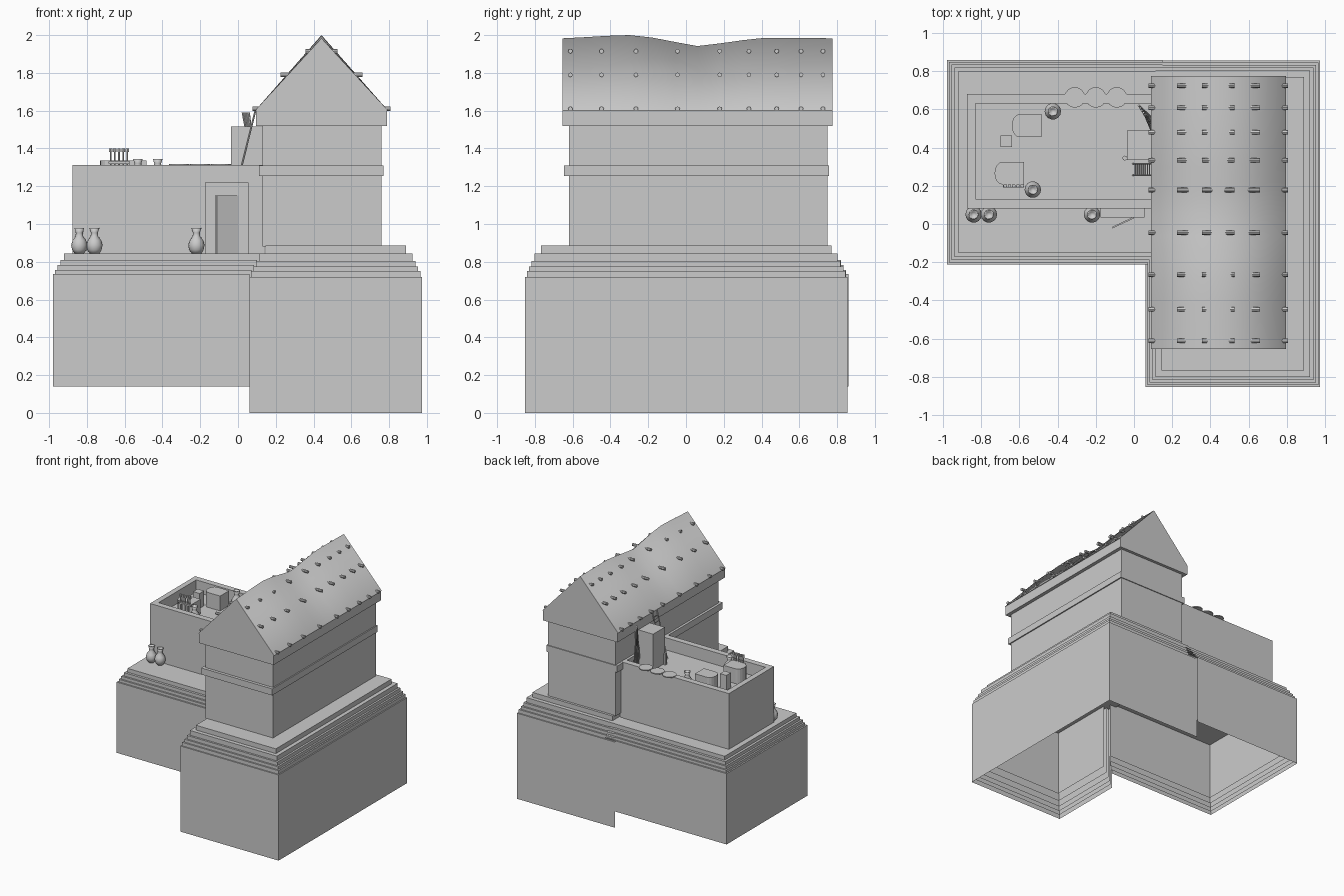
import bpy, bmesh, math
from mathutils import Vector

if "Cube" in bpy.data.objects:
    bpy.data.objects.remove(bpy.data.objects["Cube"])


def finish(name, bm, smooth=False):
    bmesh.ops.recalc_face_normals(bm, faces=bm.faces)
    me = bpy.data.meshes.new(name)
    bm.to_mesh(me)
    bm.free()
    ob = bpy.data.objects.new(name, me)
    bpy.context.collection.objects.link(ob)
    if smooth:
        for p in me.polygons:
            p.use_smooth = True
    return ob


def add_box(bm, x0, x1, y0, y1, z0, z1):
    vs = bmesh.ops.create_cube(bm, size=1)["verts"]
    for v in vs:
        v.co = Vector(((x0 + x1) / 2 + v.co.x * (x1 - x0),
                       (y0 + y1) / 2 + v.co.y * (y1 - y0),
                       (z0 + z1) / 2 + v.co.z * (z1 - z0)))


def box(name, *dims):
    bm = bmesh.new()
    add_box(bm, *dims)
    return finish(name, bm)


def add_rod(bm, a, b, r, n=8):
    a, b = Vector(a), Vector(b)
    d = b - a
    mat = d.to_track_quat('Z', 'Y').to_matrix().to_4x4()
    mat.translation = (a + b) / 2
    bmesh.ops.create_cone(bm, cap_ends=True, segments=n, radius1=r, radius2=r,
                          depth=d.length, matrix=mat)


def shell(bm, path, z0, z1):
    # walls along an open path plus a flat top, no underside
    lo = [bm.verts.new((x, y, z0)) for x, y in path]
    hi = [bm.verts.new((x, y, z1)) for x, y in path]
    for i in range(len(path) - 1):
        bm.faces.new((lo[i], lo[i + 1], hi[i + 1], hi[i]))
    bm.faces.new(hi)


# stepped base under the tower: nested open-bottomed shells
bm = bmesh.new()
for d, top in [(0, .72), (.01, .75), (.022, .775), (.036, .805), (.052, .845), (.085, .885)]:
    x0, x1, y0, y1 = .06 + d, .975 - d, -.853 + d, .855 - d
    shell(bm, [(x0, -.2), (x0, y0), (x1, y0), (x1, y1), (x0, y1)], top - .72, top)
finish("tower_base", bm)
box("tower_base_top_edge", .145, .2, -.25, .77, .80, .885)

# stepped base under the low house, open towards the tower base
bm = bmesh.new()
for d, top in [(0, .735), (.012, .757), (.025, .782), (.04, .81), (.06, .843)]:
    x0, y0, y1 = -.98 + d, -.213 + d, .86 - d
    shell(bm, [(.06 + d, y0), (x0, y0), (x0, y1), (.06 + d, y1)], top - .595, top)
    vs = [bm.verts.new(p) for p in ((.06 + d, y0, top), (.15, y0, top),
                                    (.15, y1, top), (.06 + d, y1, top))]
    bm.faces.new(vs)
finish("house_base", bm)

# tower body, band and cornice
box("tower_body", .13, .76, -.62, .75, .88, 1.53)
box("tower_band", .11, .77, -.645, .757, 1.255, 1.31)
box("tower_cornice", .095, .79, -.655, .775, 1.52, 1.6)

# sagging gable roof, lofted from triangular sections
ridge = [(-.655, 1.983), (-.55, 1.988), (-.42, 1.996), (-.3, 2.0), (-.18, 1.987), (-.06, 1.964),
         (.06, 1.942), (.18, 1.956), (.3, 1.973), (.42, 1.986), (.6, 1.985), (.775, 1.983)]
bm = bmesh.new()
rows = [[bm.verts.new(p) for p in ((.09, y, 1.6), (.442, y, z), (.795, y, 1.6))] for y, z in ridge]
for a, b in zip(rows, rows[1:]):
    for i in range(3):
        j = (i + 1) % 3
        f = bm.faces.new((a[i], a[j], b[j], b[i]))
        f.smooth = i < 2
bm.faces.new(rows[0])
bm.faces.new(rows[-1])
finish("roof", bm)

# rows of beam ends poking out of both roof slopes
bm = bmesh.new()
for y in (-.612, -.447, -.265, -.045, .178, .333, .48, .609, .725):
    for dx, z in ((.365, 1.61), (.218, 1.79), (.085, 1.915)):
        for s in (-1, 1):
            add_rod(bm, (.442 + s * (dx - .07), y, z), (.442 + s * dx, y, z), .012)
finish("roof_pegs", bm)

# low house with a sunken roof terrace
FLOOR = 1.21
bm = bmesh.new()
add_box(bm, -.875, .14, .08, .68, .84, FLOOR)
for d in ((-.875, .14, .08, .13), (-.875, .14, .63, .68), (-.875, -.83, .13, .63)):
    add_box(bm, *d, FLOOR, 1.312)
finish("house", bm)

# door frame and half open door leaf
bm = bmesh.new()
add_box(bm, -.175, -.12, .035, .08, .84, 1.22)
add_box(bm, 0, .055, .035, .08, .84, 1.22)
add_box(bm, -.12, 0, .035, .08, 1.15, 1.22)
finish("door_frame", bm)
door = box("door", -.125, 0, -.004, .004, .843, 1.15)
door.location = (0, .034, 0)
door.rotation_euler = (0, 0, math.radians(25))

# turned jars
profile = [(0, 0), (.024, 0), (.038, .02), (.043, .045), (.036, .07), (.02, .092),
           (.018, .11), (.026, .135), (.02, .135), (.012, .115), (0, .115)]
N = 14
for k, (x, y, z) in enumerate([(-.84, .05, .843), (-.76, .05, .843), (-.22, .05, .843),
                               (-.425, .59, FLOOR), (-.53, .18, FLOOR)]):
    bm = bmesh.new()
    rings = [[bm.verts.new((x + r * math.cos(2 * math.pi * i / N),
                            y + r * math.sin(2 * math.pi * i / N), z + h))
              for i in range(N)] for r, h in profile]
    for a, b in zip(rings, rings[1:]):
        for i in range(N):
            bm.faces.new((a[i], a[(i + 1) % N], b[(i + 1) % N], b[i]))
    bmesh.ops.remove_doubles(bm, verts=bm.verts, dist=.0001)
    finish(f"jar_{k + 1}", bm, True)

# flat plates on the back parapet
bm = bmesh.new()
for x in (-.31, -.2, -.09):
    add_rod(bm, (x, .663, 1.31), (x, .663, 1.318), .054, 16)
finish("drying_plates", bm)

# terrace goods: ovens with one rounded side, crate, rack of sticks
def oven(name, xc, x_flat, y0, y1, top):
    bm = bmesh.new()
    r, yc = (y1 - y0) / 2, (y0 + y1) / 2
    s = 1 if xc > x_flat else -1
    pts = [(x_flat, y0), (x_flat, y1)]
    pts += [(xc + s * .04 * math.sin(math.pi * i / 8), yc + r * math.cos(math.pi * i / 8))
            for i in range(9)]
    f = bm.faces.new([bm.verts.new((x, y, FLOOR)) for x, y in pts])
    g = bmesh.ops.extrude_face_region(bm, geom=[f])
    for v in g["geom"]:
        if isinstance(v, bmesh.types.BMVert):
            v.co.z = top
    finish(name, bm)


oven("oven_front", -.69, -.575, .207, .325, 1.335)
oven("oven_back", -.6, -.485, .455, .575, 1.335)
box("crate", -.70, -.64, .403, .463, FLOOR, 1.335)
bm = bmesh.new()
add_box(bm, -.685, -.575, .19, .207, 1.32, 1.332)
for i in range(5):
    x = -.674 + i * .022
    add_rod(bm, (x, .2, 1.25), (x, .2, 1.385), .005, 6)
    add_rod(bm, (x, .2, 1.38), (x, .2, 1.4), .01, 6)
finish("stick_rack", bm)

# upper doorway block with a small post at its corner
box("upper_doorway", -.037, .14, .335, .49, FLOOR, 1.515)
bm = bmesh.new()
add_rod(bm, (-.048, .345, FLOOR), (-.048, .345, 1.3), .013)
finish("door_post", bm)

# ladders and loose poles leaning on the tower
bm = bmesh.new()
for y in (.255, .315):
    add_rod(bm, (-.005, y, FLOOR), (.092, y, 1.6), .005, 6)
for i in range(1, 9):
    t = i / 9
    x, z = -.005 + .097 * t, FLOOR + .39 * t
    add_rod(bm, (x, .255, z), (x, .315, z), .004, 6)
finish("ladder", bm)
bm = bmesh.new()
for i in range(5):
    y = .62 - i * .012
    add_rod(bm, (.025 + i * .008, y, 1.59), (.1, y - .07 - i * .008, FLOOR), .006, 6)
finish("pole_bundle", bm)
